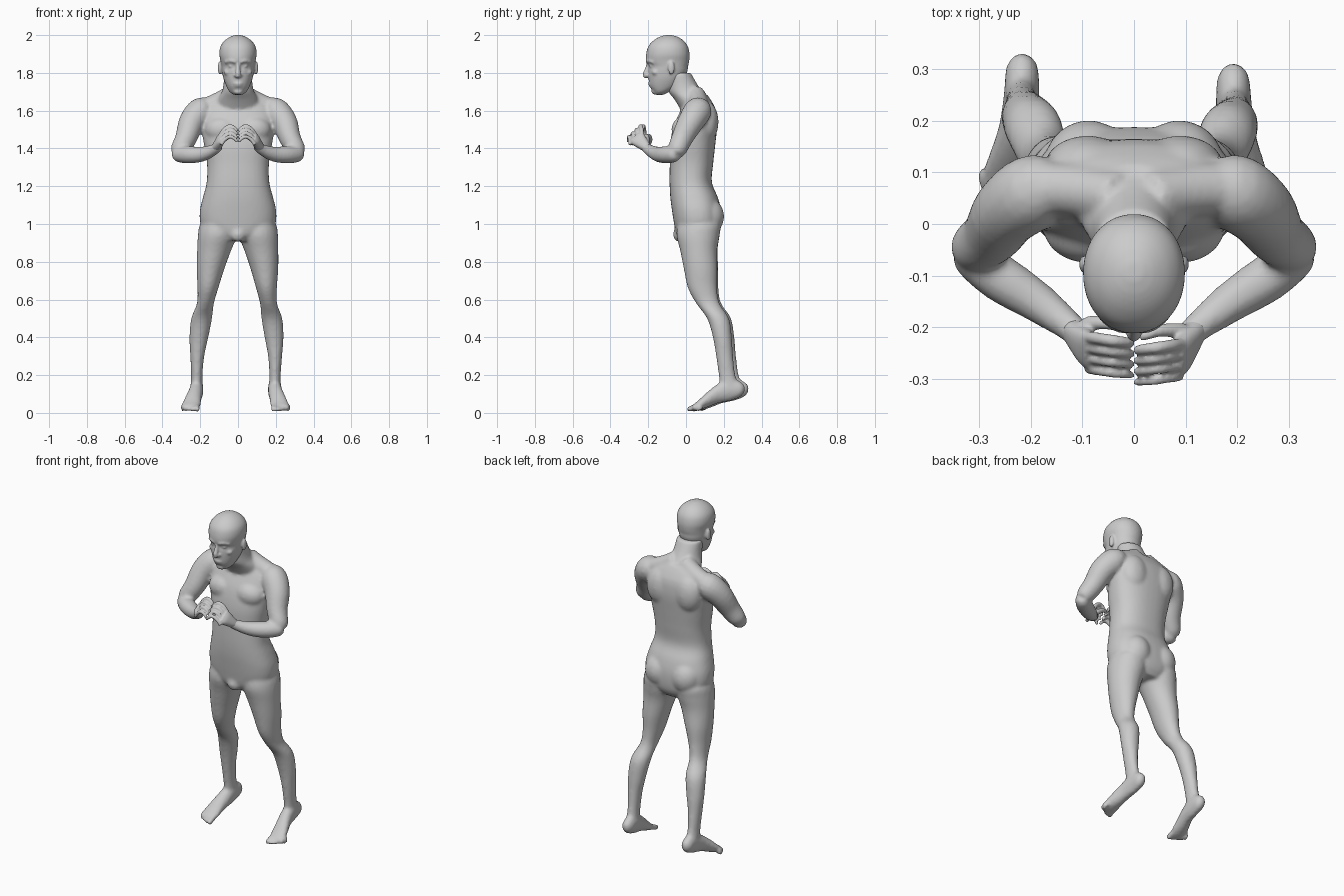
import bpy, bmesh
from math import cos, sin, pi, copysign
from mathutils import Vector, Matrix

X, Y, Z = Vector((1, 0, 0)), Vector((0, 1, 0)), Vector((0, 0, 1))


def spline(secs, steps=4):
    """Catmull-Rom resampling of (x, y, z, ra, rb) sections."""
    p = [Vector(s) for s in secs]
    p = [p[0] * 2 - p[1]] + p + [p[-1] * 2 - p[-2]]
    out = []
    for i in range(1, len(p) - 2):
        a, b, c, d = p[i - 1:i + 3]
        for k in range(steps):
            t = k / steps
            out.append((b * 2 + (c - a) * t + (a * 2 - b * 5 + c * 4 - d) * t * t
                        + (b * 3 - a - c * 3 + d) * t ** 3) * 0.5)
    return out + [p[-2]]


def loft(bm, secs, u=None, v=None, n=28, power=2.0):
    """Skin elliptical sections; without u, v they stand across the path."""
    path, rings = spline(secs), []
    for i, s in enumerate(path):
        a, b = u, v
        if u is None:
            t = Vector(path[min(i + 1, len(path) - 1)][:3]) - Vector(path[max(i - 1, 0)][:3])
            a = t.cross(Z).normalized()
            b = a.cross(t).normalized()
        ring = []
        for k in range(n):
            c, d = cos(2 * pi * k / n), sin(2 * pi * k / n)
            c = copysign(abs(c) ** (2 / power), c) * max(s[3], 0.002)
            d = copysign(abs(d) ** (2 / power), d) * max(s[4], 0.002)
            ring.append(bm.verts.new(Vector(s[:3]) + a * c + b * d))
        rings.append(ring)
    for r, q in zip(rings, rings[1:]):
        for k in range(n):
            bm.faces.new((r[k], r[(k + 1) % n], q[(k + 1) % n], q[k]))
    bm.faces.new(rings[0][::-1])
    bm.faces.new(rings[-1])


def tube(bm, pts):
    loft(bm, [(*p[:3], p[3], p[3]) for p in pts], n=16)


def ball(bm, loc, size):
    m = Matrix.Translation(loc) @ Matrix.Diagonal((*size, 1))
    bmesh.ops.create_icosphere(bm, subdivisions=3, radius=1, matrix=m)


def finish(bm, name, voxel, smooth):
    """Fuse the overlapping masses into one skin."""
    bmesh.ops.recalc_face_normals(bm, faces=bm.faces)
    me = bpy.data.meshes.new(name)
    bm.to_mesh(me)
    bm.free()
    ob = bpy.data.objects.new(name, me)
    bpy.context.collection.objects.link(ob)
    r = ob.modifiers.new("fuse", 'REMESH')
    r.mode, r.voxel_size, r.use_smooth_shade = 'VOXEL', voxel, True
    m = ob.modifiers.new("soften", 'SMOOTH')
    m.factor, m.iterations = 0.5, smooth
    return ob


body = bmesh.new()

# torso: z, y centre, half width, half depth
torso = [(.91, .06, .10, .09), (.95, .062, .16, .115), (1.0, .062, .198, .125),
         (1.07, .056, .202, .13), (1.14, .043, .186, .126), (1.22, .025, .166, .112),
         (1.32, .029, .164, .115), (1.42, .035, .18, .12), (1.52, .05, .195, .115),
         (1.60, .065, .19, .094), (1.65, .066, .15, .07), (1.685, .062, .09, .05)]
loft(body, [(0, y, z, a, b) for z, y, a, b in torso], X, Y, 40, 2.35)

# neck
neck = [(1.60, .055, .12, .08), (1.66, .028, .108, .09), (1.70, -.003, .086, .09),
        (1.74, -.02, .077, .08), (1.80, -.04, .074, .066)]
loft(body, [(0, y, z, a, b) for z, y, a, b in neck], X, Y)
ball(body, (0, -.038, .945), (.04, .03, .04))

leg = [(.10, .05, 1.06, .06, .08), (.103, .068, 1.0, .098, .112), (.108, .064, .94, .104, .114),
       (.125, .068, .86, .09, .098), (.143, .080, .76, .073, .089), (.155, .091, .66, .055, .077),
       (.167, .120, .58, .045, .062), (.186, .175, .50, .055, .058), (.199, .199, .40, .050, .050),
       (.206, .212, .30, .037, .045), (.207, .226, .20, .030, .044), (.207, .240, .14, .032, .05),
       (.207, .250, .10, .026, .035)]
foot = [(.205, .322, .128, .010, .015), (.205, .298, .125, .030, .040), (.206, .24, .125, .035, .062),
        (.212, .18, .103, .038, .052), (.226, .12, .068, .044, .040), (.235, .075, .040, .050, .025),
        (.238, .045, .026, .046, .016)]
toes = [(.202, .016, .015), (.225, .020, .012), (.245, .030, .011), (.263, .046, .011), (.280, .064, .011)]

for s in (-1, 1):
    # legs step slightly unevenly
    def place(p):
        k = .014 * max(0, 1 - p[2] / .95)
        return (s * p[0] - k, p[1] - s * k * .8, *p[2:])

    loft(body, [place(p) for p in leg], X, Y)
    loft(body, [place(p) for p in foot], X, Z)
    for x, y, r in toes:
        tube(body, [place(p) for p in ((x, .075, .038, r), (x, y + .028, .026, r),
                                       (x, y + .010, .019, r), (x, y, .016, r * .6))])
    # buttock, chest, shoulder slope
    ball(body, (s * .088, .112, 1.04), (.088, .09, .10))
    ball(body, (s * .085, -.012, 1.50), (.09, .065, .07))
    ball(body, (s * .09, .11, 1.54), (.085, .062, .11))
    tube(body, [(s * .03, .05, 1.69, .05), (s * .09, .062, 1.652, .052),
                (s * .15, .068, 1.625, .052), (s * .2, .065, 1.61, .05)])
    # upper arm and forearm
    tube(body, [(s * .15, .072, 1.60, .055), (s * .195, .062, 1.597, .074), (s * .245, .025, 1.54, .069),
                (s * .275, -.02, 1.455, .058), (s * .308, -.045, 1.395, .050), (s * .322, -.054, 1.368, .036)])
    tube(body, [(s * .335, -.045, 1.368, .026), (s * .315, -.063, 1.368, .041), (s * .26, -.105, 1.366, .046),
                (s * .19, -.150, 1.370, .040), (s * .13, -.195, 1.392, .030), (s * .10, -.222, 1.415, .026)])
finish(body, "body", .0095, 5)

# head: z, y centre, half width, half depth
head = bmesh.new()
skull = [(1.684, -.142, .022, .022), (1.70, -.13, .045, .043), (1.73, -.115, .062, .077),
         (1.77, -.104, .077, .094), (1.81, -.096, .085, .104), (1.835, -.093, .088, .104),
         (1.862, -.097, .092, .114), (1.90, -.096, .099, .115), (1.94, -.095, .093, .105),
         (1.97, -.093, .072, .081), (1.99, -.092, .043, .050), (2.0, -.092, .016, .018)]
loft(head, [(0, y, z, a, b) for z, y, a, b in skull], X, Y, 36, 2.1)
tube(head, [(0, -.198, 1.862, .010), (0, -.203, 1.835, .010), (0, -.212, 1.805, .013),
            (0, -.216, 1.788, .014), (0, -.205, 1.775, .010)])
ball(head, (0, -.189, 1.744), (.026, .012, .008))
ball(head, (0, -.186, 1.732), (.022, .012, .007))
ball(head, (0, -.165, 1.702), (.026, .018, .017))
for s in (-1, 1):
    # brow, eye, cheek, nostril, ear
    tube(head, [(s * .012, -.207, 1.858, .008), (s * .04, -.198, 1.864, .009), (s * .068, -.173, 1.856, .008)])
    ball(head, (s * .036, -.183, 1.836), (.015, .012, .010))
    ball(head, (s * .05, -.160, 1.803), (.026, .022, .018))
    ball(head, (s * .013, -.202, 1.787), (.009, .012, .008))
    ball(head, (s * .097, -.078, 1.826), (.010, .018, .036))
finish(head, "head", .006, 4)

# hands with fingertips meeting
for s, name in ((-1, "hand_right"), (1, "hand_left")):
    hand = bmesh.new()
    dy = -.007 * s
    u, v = Vector((0, -.82, -.57)), Vector((s * .92, -.2, .33))
    loft(hand, [(s * .118, -.205, 1.400, .024, .025), (s * .104, -.228 + dy / 2, 1.425, .034, .024),
                (s * .093, -.247 + dy, 1.448, .042, .020), (s * .082, -.256 + dy, 1.466, .042, .014)],
         u, v, 24, 2.4)
    for i in range(4):
        t = i / 3
        y, z, r = -.226 - .062 * t + dy, -.055 * t, .0115 - .0015 * t
        tube(hand, [(s * .09, y, 1.475 + z, r), (s * .070, y - .003, 1.502 + z, r), (s * .043, y - .007, 1.517 + z, r),
                    (s * .018, y - .010, 1.507 + z, r * .9), (s * .004, y - .012, 1.490 + z, r * .75)])
    tube(hand, [(s * .105, -.212, 1.42, .017), (s * .085, -.200 + dy, 1.44, .015), (s * .05, -.200 + dy, 1.462, .012),
                (s * .025, -.208 + dy, 1.468, .010), (s * .012, -.214 + dy, 1.465, .007)])
    finish(hand, name, .0045, 3)
